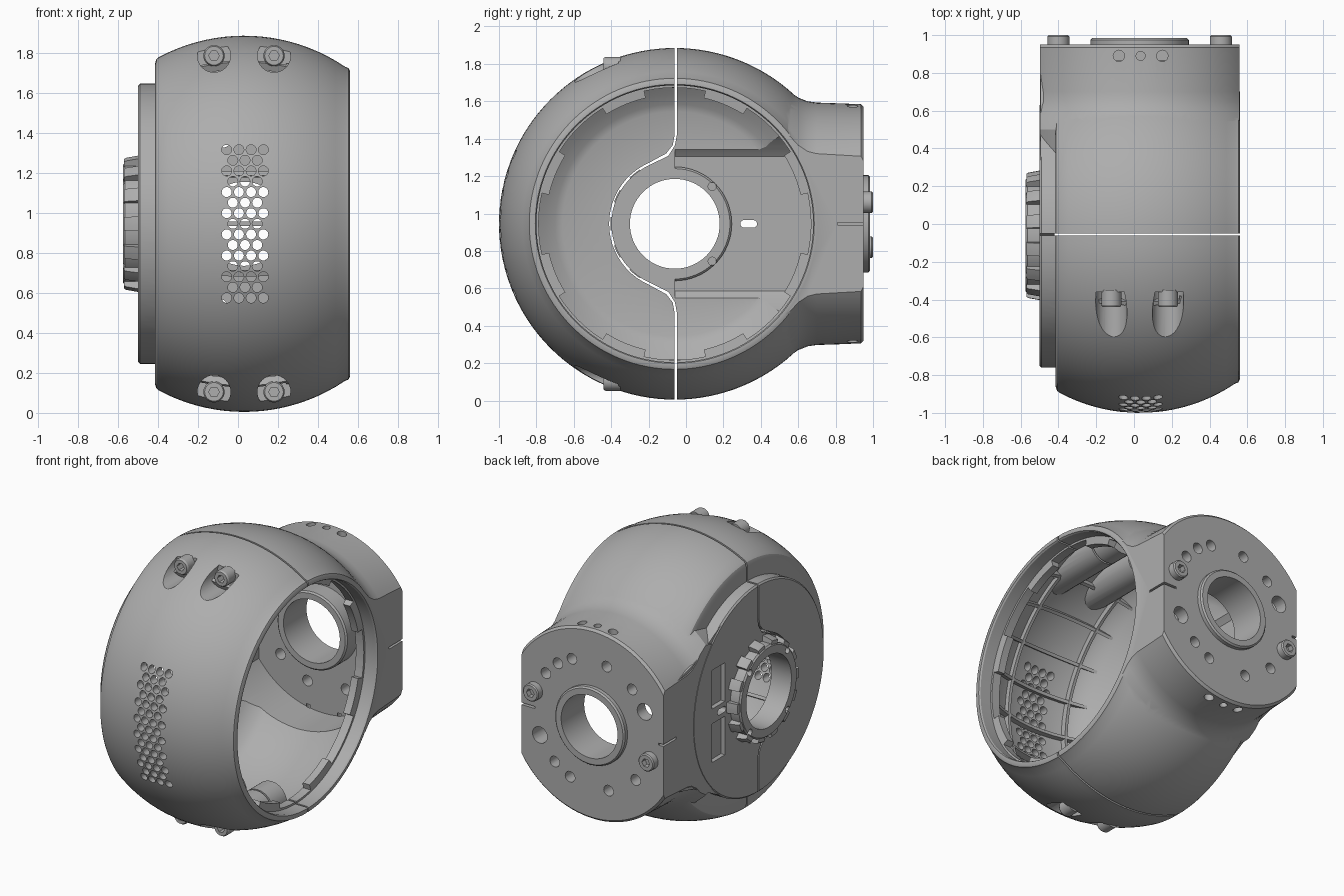
import bpy, bmesh
from math import sin, cos, sqrt, radians, pi

if "Cube" in bpy.data.objects:
    bpy.data.objects.remove(bpy.data.objects["Cube"])

CX, CY, CZ = 0.03, -0.06, 0.945          # axis centre of the housing
CENTRE = (CX, CY, CZ)

grey = bpy.data.materials.new("cast grey")
grey.use_nodes = True
grey.diffuse_color = (0.42, 0.42, 0.42, 1)
grey.node_tree.nodes["Principled BSDF"].inputs["Base Color"].default_value = (0.42, 0.42, 0.42, 1)


def finish(bm, name):
    bmesh.ops.remove_doubles(bm, verts=bm.verts, dist=1e-5)
    bmesh.ops.delete(bm, geom=[e for e in bm.edges if not e.link_faces], context='EDGES')
    bmesh.ops.recalc_face_normals(bm, faces=bm.faces)
    me = bpy.data.meshes.new(name)
    bm.to_mesh(me)
    bm.free()
    me.materials.append(grey)
    ob = bpy.data.objects.new(name, me)
    bpy.context.collection.objects.link(ob)
    return ob


def lathe(name, profile, axis='x', centre=CENTRE, segs=32, start=0, stop=360):
    """Turn a closed (along, radius) polygon about an axis, fully or over a sector."""
    bm = bmesh.new()
    full = stop - start == 360
    rings = []
    for i in range(segs + (not full)):
        a = radians(start + (stop - start) * i / segs)
        ring = []
        for t, r in profile:
            u, v = r * cos(a), r * sin(a)
            p = {'x': (t, centre[1] + u, centre[2] + v),
                 'y': (centre[0] + u, t, centre[2] + v),
                 'z': (centre[0] + u, centre[1] + v, t)}[axis]
            ring.append(bm.verts.new(p))
        rings.append(ring)
    n = len(profile)
    for i in range(segs):
        a, b = rings[i], rings[(i + 1) % len(rings)]
        for j in range(n):
            k = (j + 1) % n
            bm.faces.new((a[j], a[k], b[k], b[j]))
    if not full:
        bm.faces.new(rings[0])
        bm.faces.new(rings[-1])
    return finish(bm, name)


def rod(name, t0, t1, r, axis, centre=CENTRE, segs=24):
    return lathe(name, [(t0, 0), (t0, r), (t1, r), (t1, 0)], axis, centre, segs)


def tube(name, t0, t1, r0, r1, axis, segs=64, c=0.01):
    return lathe(name, [(t0, r0), (t0, r1 - c), (t0 + c, r1), (t1 - c, r1), (t1, r1 - c), (t1, r0)],
                 axis, segs=segs)


def prism(name, yz, x0, x1):
    bm = bmesh.new()
    a, b = [[bm.verts.new((x, y, z)) for y, z in yz] for x in (x0, x1)]
    bm.faces.new(a)
    bm.faces.new(b)
    for i in range(len(a)):
        k = (i + 1) % len(a)
        bm.faces.new((a[i], a[k], b[k], b[i]))
    return finish(bm, name)


def box(name, x0, x1, y0, y1, z0, z1):
    return prism(name, [(y0, z0), (y1, z0), (y1, z1), (y0, z1)], x0, x1)


def merge(name, parts):
    bm = bmesh.new()
    for p in parts:
        bm.from_mesh(p.data)
        bpy.data.objects.remove(p)
    me = bpy.data.meshes.new(name)
    bm.to_mesh(me)
    bm.free()
    me.materials.append(grey)
    ob = bpy.data.objects.new(name, me)
    bpy.context.collection.objects.link(ob)
    return ob


def combine(target, other, op='DIFFERENCE'):
    mod = target.modifiers.new(op.lower(), 'BOOLEAN')
    mod.operation, mod.object, mod.solver = op, other, 'EXACT'
    deps = bpy.context.evaluated_depsgraph_get()
    deps.update()
    me = bpy.data.meshes.new_from_object(target.evaluated_get(deps))
    target.modifiers.clear()
    target.data = me
    bpy.data.objects.remove(other)


def crown(x, inset=0.0):
    """Barrel radius of the housing at x."""
    return 0.94 - inset - (0.9 - sqrt(0.81 - (x - CX) ** 2))


def span(a, b, n):
    return [a + (b - a) * i / n for i in range(n + 1)]


# outer body: barrel, side disc and rear flange block
body = lathe("body", [(-0.415, 0), (-0.415, 0.80), (-0.408, 0.822)]
             + [(x, crown(x)) for x in span(-0.395, 0.535, 20)]
             + [(0.553, 0.778), (0.56, 0.762), (0.56, 0)], segs=128)
disc = lathe("disc", [(-0.3, 0), (-0.3, 0.7), (-0.49, 0.7), (-0.5, 0.69), (-0.5, 0)], segs=96)
block = lathe("block", [(0, 0), (0, 0.64), (0.5, 0.73), (0.56, 0.703), (0.6, 0.675), (0.65, 0.655),
                        (0.7, 0.648), (0.935, 0.64), (0.95, 0.625), (0.95, 0)], 'y', segs=96)
combine(block, box("clip", -0.498, 0.558, -1, 1.2, 0, 2), 'INTERSECT')
web = prism("web", [(0, CZ - 0.6), (0.34, CZ - 0.57), (0.62, CZ - 0.42), (0.85, CZ - 0.36),
                    (0.85, CZ + 0.36), (0.62, CZ + 0.42), (0.34, CZ + 0.57), (0, CZ + 0.6)], -0.494, -0.3)
for part in (disc, web, block):
    combine(body, part, 'UNION')

# hollow inside with lip, leaving bosses for the clamp screws
cavity = lathe("cavity", [(-0.42, 0), (-0.42, 0.60), (-0.405, 0.64), (-0.37, 0.69), (-0.32, 0.77)]
               + [(x, crown(x, 0.055)) for x in span(-0.25, 0.40, 14)]
               + [(0.415, 0.69), (0.465, 0.69), (0.47, 0.74), (0.55, 0.74), (0.57, 0.752), (0.6, 0.752),
                  (0.6, 0)], segs=128)
rear_cavity = lathe("rear_cavity", [(-0.06, 0), (-0.06, 0.6), (0.865, 0.6), (0.865, 0)], 'y', segs=96)
combine(rear_cavity, box("clip", -0.45, 0.41, -1, 1.2, 0, 2), 'INTERSECT')
combine(cavity, rear_cavity, 'UNION')
screws = [(x, z) for x in (-0.12, 0.18) for z in (CZ - 0.84, CZ + 0.84)]
combine(cavity, merge("bosses", [rod("boss", -0.62, 0.1, 0.115, 'y', (x, 0, z)) for x, z in screws]))
combine(body, cavity)

# notches of the lip
combine(body, merge("notches", [
    lathe("notch", [(0.38, 0.6), (0.38, 0.728), (0.48, 0.728), (0.48, 0.6)], segs=6, start=a - 13, stop=a + 13)
    for a in range(0, 360, 45)]))

# screw pockets, hub bore, rear bore
combine(body, merge("pockets", [rod("pocket", -1.1, -0.36, 0.083, 'y', (x, 0, z), 32) for x, z in screws]))
combine(body, merge("bores", [rod("hub_bore", -0.7, -0.3, 0.26, 'x', segs=64),
                              rod("rear_bore", 0.75, 1.1, 0.235, 'y', segs=64)]))

# vent grid
vents = []
for row in range(15):
    count = 4 - row % 2
    for i in range(count):
        x = 0.035 + 0.061 * (i - (count - 1) / 2)
        vents.append(rod("vent", -1.1, -0.75, 0.025, 'y', (x, 0, CZ + 0.0529 * (row - 7)), 14))
combine(body, merge("vents", vents))

# flange holes, oil holes, clamp slits and side recesses
holes = []
for angle in (36, 53, 69, 104, 133, 154, -24, -49, -67, -106, -138):
    a = radians(angle)
    r = 0.055 if angle in (154, -24) else 0.036
    holes.append(rod("hole", 0.78, 1.1, r, 'y', (CX + 0.43 * cos(a), 0, CZ + 0.43 * sin(a))))
for x, r in ((-0.08, 0.03), (0.035, 0.024), (0.15, 0.03)):
    for z in (CZ - 0.7, CZ + 0.57):
        holes.append(rod("port", z, z + 0.13, r, 'z', (x, 0.89, 0), 16))
for x in (-0.6, 0.46):
    holes.append(box("slit", x, x + 0.14, 0.81, 1.1, CZ - 0.007, CZ + 0.007))
for s in (-1, 1):
    z0, z1 = sorted((CZ + s * 0.05, CZ + s * 0.31))
    holes.append(box("recess", -0.6, -0.47, 0.3, 0.44, z0, z1))
for y in (0.31, 0.36):
    holes.append(rod("slot", -0.6, -0.3, 0.02, 'x', (0, y, CZ), 16))
holes.append(box("slot", -0.6, -0.3, 0.31, 0.36, CZ - 0.02, CZ + 0.02))
for h in (holes.pop(), holes.pop()):
    combine(body, h)
combine(body, merge("holes", holes))


# split into front and rear halves along the S-shaped seam
def seam_region(off):
    r = 0.35 + off
    upper = [(-0.055 - off, 3), (-0.055 - off, 1.42), (-0.065 - off, 1.365), (-0.1 - off, 1.315 + off)]
    arc = [(-0.055 + r * cos(radians(a)), CZ + r * sin(radians(a))) for a in range(114, 247, 6)]
    lower = [(y, 2 * CZ - z) for y, z in reversed(upper)]
    return [(-2, 3)] + upper + arc + lower + [(-2, 2 * CZ - 3)]


front = body.copy()
front.data = body.data.copy()
bpy.context.collection.objects.link(front)
front.name, body.name = "front_shell", "rear_shell"
combine(front, prism("region", seam_region(0.006), -1, 1), 'INTERSECT')
combine(body, prism("region", seam_region(-0.006), -1, 1))

# stiffening ribs inside the front half
ribs = [lathe("rib", [(x, crown(x, 0.05)) for x in span(-0.34, 0.4, 10)]
              + [(x, crown(x, 0.09)) for x in span(0.4, -0.34, 10)],
              segs=1, start=180 + 16.5 * k - 0.7, stop=180 + 16.5 * k + 0.7) for k in range(-4, 5)]
ribs += [lathe("rib", [(x - 0.01, crown(x, 0.05)), (x + 0.01, crown(x, 0.05)),
                       (x + 0.01, crown(x, 0.09)), (x - 0.01, crown(x, 0.09))],
               segs=40, start=112, stop=248) for x in (-0.2, 0.25)]
front_ribs = merge("front_ribs", ribs)

# toothed hub on the side
hub = tube("side_hub", -0.575, -0.425, 0.24, 0.305, 'x')
combine(hub, merge("hub_holes", [rod("hole", -0.7, -0.3, 0.022, 'x', (0, CY + u, CZ + v), 16)
                                 for u in (-0.2, 0.2) for v in (-0.2, 0.2)]))
teeth = merge("hub_teeth", [
    lathe("tooth", [(-0.57, 0.295), (-0.57, 0.325), (-0.56, 0.332), (-0.49, 0.345), (-0.49, 0.295)],
          segs=3, start=a - 6, stop=a + 6) for a in [i * 360 / 14 for i in range(14)]])

# bearing collar at the rear
collar = tube("rear_collar", 0.74, 0.985, 0.21, 0.26, 'y')


# socket head screws
def screw(name, x, z, y0, y1, r):
    head = lathe(name, [(y0, 0), (y0, r), (y1 + (y0 - y1) * 0.12, r), (y1, r * 0.88), (y1, 0)],
                 'y', (x, 0, z), 28)
    lo, hi = sorted((y1 + (y1 - y0) * 0.5, y1 - (y1 - y0) * 0.6))
    combine(head, rod("socket", lo, hi, r * 0.5, 'y', (x, 0, z), 6))
    return head


parts = [body, front, front_ribs, hub, teeth, collar]
for i, (x, z) in enumerate(screws):
    parts.append(screw(f"front_screw_{i + 1}", x, z, -0.35, -0.44, 0.053))
for i, (x, z) in enumerate(((-0.4, 0.82), (0.46, 1.06))):
    parts.append(screw(f"rear_screw_{i + 1}", x, z, 0.94, 1.0, 0.058))

bpy.ops.object.select_all(action='DESELECT')
for p in parts:
    p.select_set(True)
bpy.context.view_layer.objects.active = body
bpy.ops.object.shade_smooth_by_angle(angle=radians(30))
